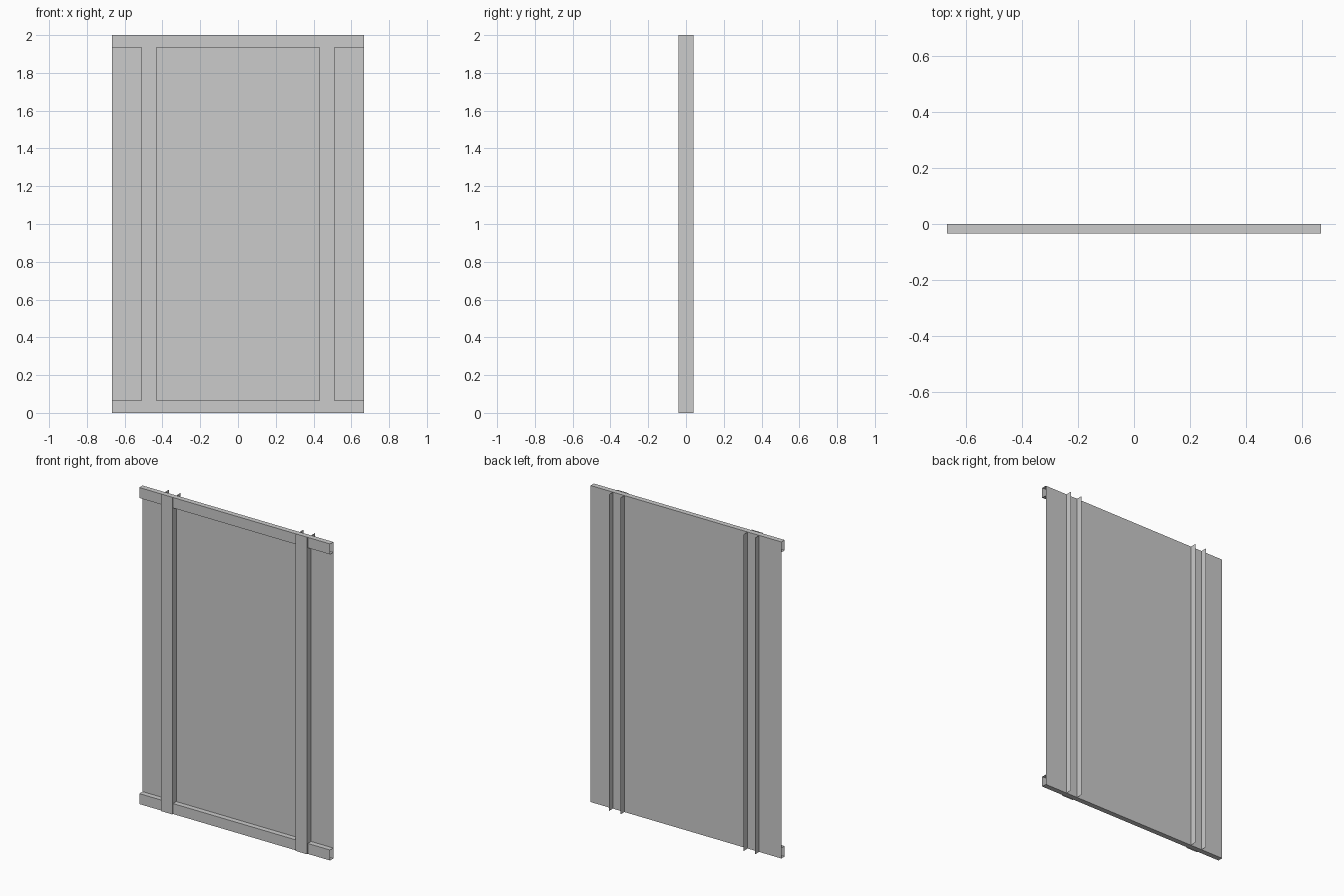
import bpy
from mathutils import Vector

if "Cube" in bpy.data.objects:
    bpy.data.objects.remove(bpy.data.objects["Cube"])

HALF_W, HEIGHT = 0.667, 2.0
RAIL_H, RAIL_D = 0.066, 0.033
STILE_IN, STILE_OUT, STILE_D = 0.431, 0.511, 0.04


def extrude_profile(name, points, direction):
    """Sweep an open profile into a thin sheet-metal strip."""
    n = len(points)
    d = Vector(direction)
    verts = [Vector(p) for p in points] + [Vector(p) + d for p in points]
    faces = [(i, i + 1, n + i + 1, n + i) for i in range(n - 1)]
    mesh = bpy.data.meshes.new(name)
    mesh.from_pydata(verts, [], faces)
    obj = bpy.data.objects.new(name, mesh)
    bpy.context.collection.objects.link(obj)
    return obj


# Flat sheet in the middle of the depth
extrude_profile("panel", [(-HALF_W, 0, 0), (HALF_W, 0, 0)], (0, 0, HEIGHT))

# Top and bottom rails: channels with open ends, closed by the panel behind
for name, z0 in (("bottom_rail", 0), ("top_rail", HEIGHT - RAIL_H)):
    z1 = z0 + RAIL_H
    profile = [(-HALF_W, 0, z1), (-HALF_W, -RAIL_D, z1),
               (-HALF_W, -RAIL_D, z0), (-HALF_W, 0, z0)]
    extrude_profile(name, profile, (2 * HALF_W, 0, 0))

# Stiles: channels whose side flanges pass through the panel as rear fins
for name, x0, x1 in (("left_stile", -STILE_OUT, -STILE_IN),
                     ("right_stile", STILE_IN, STILE_OUT)):
    profile = [(x0, STILE_D, 0), (x0, -STILE_D, 0),
               (x1, -STILE_D, 0), (x1, STILE_D, 0)]
    extrude_profile(name, profile, (0, 0, HEIGHT))
